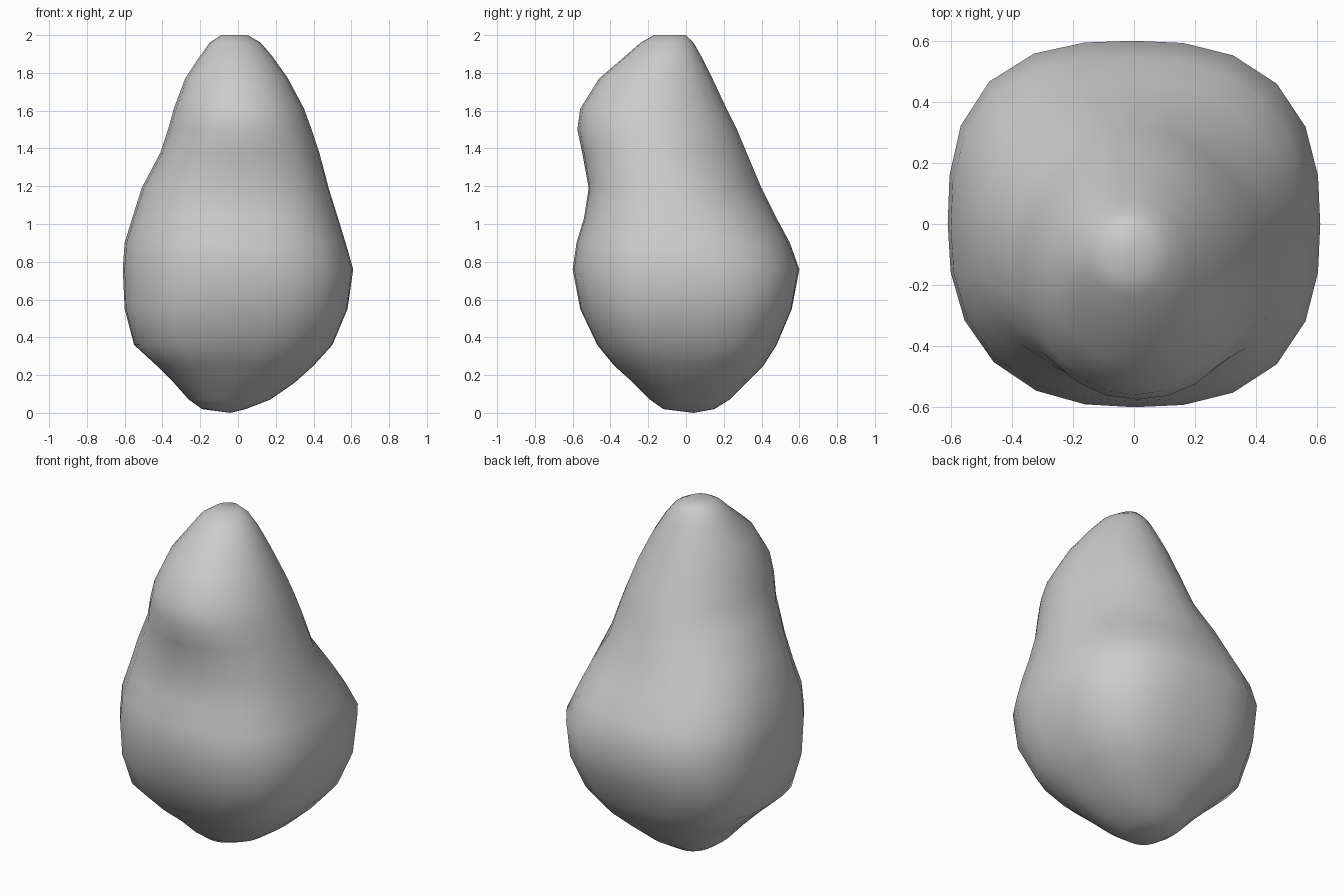
import bpy, bmesh, math

cube = bpy.data.objects.get("Cube")
if cube:
    bpy.data.objects.remove(cube, do_unlink=True)

# Body sections: height, right edge, left edge, front edge, back edge
SECTIONS = [
    (0.02, -0.19, 0.04, -0.12, 0.15),
    (0.07, -0.26, 0.17, -0.19, 0.23),
    (0.16, -0.34, 0.30, -0.28, 0.32),
    (0.25, -0.43, 0.40, -0.38, 0.41),
    (0.36, -0.55, 0.50, -0.47, 0.48),
    (0.55, -0.60, 0.58, -0.56, 0.56),
    (0.76, -0.61, 0.61, -0.60, 0.60),
    (0.90, -0.60, 0.57, -0.58, 0.55),
    (1.03, -0.56, 0.53, -0.54, 0.48),
    (1.19, -0.51, 0.48, -0.515, 0.40),
    (1.38, -0.41, 0.43, -0.55, 0.32),
    (1.50, -0.37, 0.39, -0.575, 0.27),
    (1.61, -0.34, 0.35, -0.56, 0.215),
    (1.77, -0.28, 0.265, -0.46, 0.14),
    (1.89, -0.20, 0.18, -0.32, 0.08),
    (1.96, -0.15, 0.12, -0.24, 0.04),
    (2.00, -0.09, 0.05, -0.17, 0.0),
]
# Corner fullness: height, back left, back right, front right, front left
CORNERS = [
    (0.0, 2.3, 2.2, 2.3, 2.2),
    (0.3, 3.1, 2.8, 3.0, 2.8),
    (0.55, 2.9, 2.8, 2.6, 2.8),
    (0.76, 2.6, 2.75, 2.45, 2.6),
    (1.03, 2.1, 2.6, 2.35, 2.6),
    (1.2, 1.65, 2.4, 2.2, 2.6),
    (1.4, 1.75, 2.0, 2.1, 2.2),
    (1.6, 1.9, 2.1, 2.0, 2.0),
    (1.85, 2.0, 2.0, 1.8, 2.0),
    (2.0, 2.0, 2.0, 2.0, 2.0),
]
SIDES = 24


def corner_power(z, quadrant):
    """Interpolated fullness of one corner at a height."""
    for low, high in zip(CORNERS, CORNERS[1:]):
        if z <= high[0]:
            t = (z - low[0]) / (high[0] - low[0])
            return low[quadrant + 1] * (1 - t) + high[quadrant + 1] * t


def section_ring(bm, z, x0, x1, y0, y1):
    """Rounded ring fitted between the four edges."""
    ring = []
    for i in range(SIDES):
        a = math.tau * i / SIDES
        c, s = math.cos(a), math.sin(a)
        power = corner_power(z, i * 4 // SIDES)
        r = (abs(c) ** power + abs(s) ** power) ** (-1 / power)
        ring.append(bm.verts.new(((x0 + x1) / 2 + (x1 - x0) / 2 * r * c,
                                  (y0 + y1) / 2 + (y1 - y0) / 2 * r * s, z)))
    return ring


# Loft the sections into one closed body
bm = bmesh.new()
rings = [section_ring(bm, *section) for section in SECTIONS]
for low, high in zip(rings, rings[1:]):
    for i in range(SIDES):
        j = (i + 1) % SIDES
        bm.faces.new((low[i], low[j], high[j], high[i]))
base = bm.verts.new((-0.04, 0.04, 0.0))
crown = bm.verts.new((-0.03, -0.08, 2.0))
for i in range(SIDES):
    j = (i + 1) % SIDES
    bm.faces.new((base, rings[0][j], rings[0][i]))
    bm.faces.new((crown, rings[-1][i], rings[-1][j]))
bmesh.ops.recalc_face_normals(bm, faces=bm.faces)
for face in bm.faces:
    face.smooth = True
mesh = bpy.data.meshes.new("pear_body")
bm.to_mesh(mesh)
bm.free()
body = bpy.data.objects.new("pear_body", mesh)
bpy.context.collection.objects.link(body)

# Plain grey surface
grey = bpy.data.materials.new("plain_grey")
grey.use_nodes = True
color = (0.6, 0.6, 0.6, 1.0)
grey.diffuse_color = color
grey.node_tree.nodes["Principled BSDF"].inputs["Base Color"].default_value = color
mesh.materials.append(grey)
